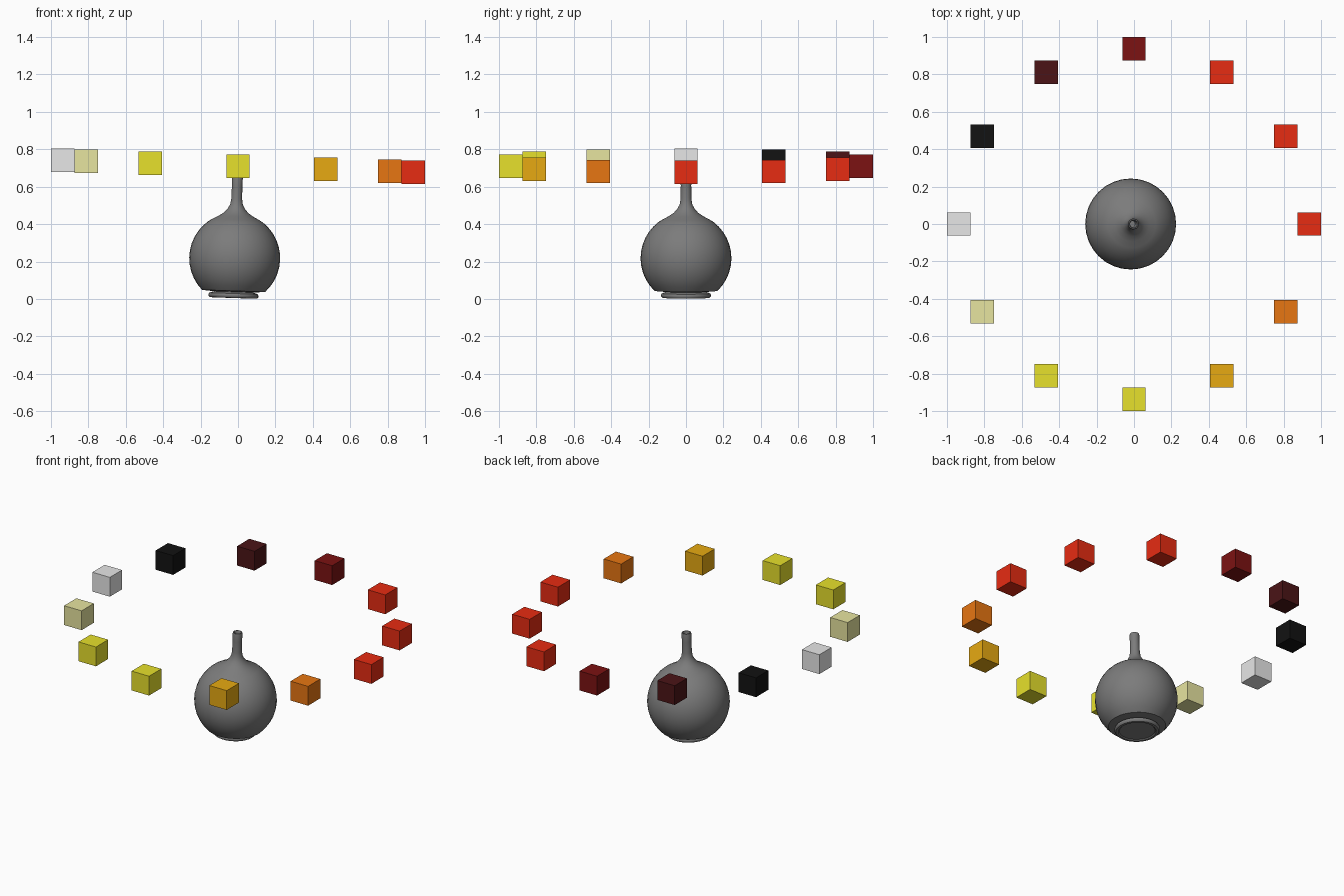
import bpy
import bmesh
import math
from mathutils import Matrix, Vector

if "Cube" in bpy.data.objects:
    bpy.data.objects.remove(bpy.data.objects["Cube"])

TILT = 0.034  # whole model leans slightly towards +x


def make_material(name, rgb):
    mat = bpy.data.materials.new(name)
    mat.use_nodes = True
    color = (*rgb, 1.0)
    mat.diffuse_color = color
    mat.node_tree.nodes["Principled BSDF"].inputs["Base Color"].default_value = color
    return mat


def add_object(name, bm, mat):
    bmesh.ops.recalc_face_normals(bm, faces=bm.faces)
    mesh = bpy.data.meshes.new(name)
    bm.to_mesh(mesh)
    bm.free()
    mesh.materials.append(mat)
    obj = bpy.data.objects.new(name, mesh)
    bpy.context.collection.objects.link(obj)
    return obj


def lathe(name, profile, mat, steps=32):
    """Spin a (radius, height) profile around z, then smooth it."""
    bm = bmesh.new()
    verts = [bm.verts.new((r, 0, z)) for r, z in profile]
    edges = [bm.edges.new(pair) for pair in zip(verts, verts[1:])]
    bmesh.ops.spin(bm, geom=verts + edges, axis=(0, 0, 1), cent=(0, 0, 0),
                   angle=math.tau, steps=steps)
    bmesh.ops.remove_doubles(bm, verts=bm.verts, dist=0.0005)
    obj = add_object(name, bm, mat)
    bpy.ops.object.select_all(action="DESELECT")
    obj.select_set(True)
    bpy.context.view_layer.objects.active = obj
    bpy.ops.object.shade_smooth_by_angle(angle=math.radians(40))
    obj.rotation_euler.y = TILT
    obj.location = (-0.025, 0, 0.005)
    return obj


# Vase: round belly, slim open neck
clay = make_material("vase grey", (0.2, 0.2, 0.2))
belly = [(0.243 * math.cos(a), 0.213 + 0.243 * math.sin(a))
         for a in (math.radians(-46 + 9 * i) for i in range(12))]
neck = [(0.127, 0.419), (0.093, 0.437), (0.066, 0.455), (0.046, 0.477),
        (0.034, 0.5), (0.029, 0.53), (0.028, 0.6), (0.029, 0.645),
        (0.027, 0.653), (0.022, 0.654), (0.018, 0.645), (0.016, 0.45), (0, 0.45)]
lathe("vase_body", [(0.11, 0.033)] + belly + neck, clay)

# Foot: rounded ring with a closed underside
foot = [(0, 0.006), (0.105, 0.006), (0.112, 0), (0.126, 0.001), (0.133, 0.008),
        (0.134, 0.016), (0.13, 0.024), (0.12, 0.028), (0.1, 0.034)]
lathe("vase_foot", foot, clay)

# Ring of floating cubes, counter-clockwise from +x
palette = {
    "red": (0.8, 0.025, 0.006),
    "dark red": (0.2, 0.006, 0.006),
    "maroon": (0.07, 0.007, 0.008),
    "black": (0.006, 0.006, 0.006),
    "light grey": (0.8, 0.8, 0.8),
    "khaki": (0.8, 0.78, 0.35),
    "yellow": (0.8, 0.75, 0.025),
    "amber": (0.8, 0.4, 0.006),
    "orange": (0.8, 0.18, 0.006),
}
mats = {name: make_material(name, rgb) for name, rgb in palette.items()}
order = ["red", "red", "red", "dark red", "maroon", "black", "light grey",
         "khaki", "yellow", "yellow", "amber", "orange"]
for i, color in enumerate(order):
    angle = math.tau * i / len(order)
    x, y = 0.937 * math.cos(angle), 0.937 * math.sin(angle)
    center = Vector((x, y, 0.709 - TILT * x))
    bm = bmesh.new()
    bmesh.ops.create_cube(bm, size=0.125, matrix=Matrix.Translation(center))
    add_object(f"cube_{i + 1}_{color.replace(' ', '_')}", bm, mats[color])
